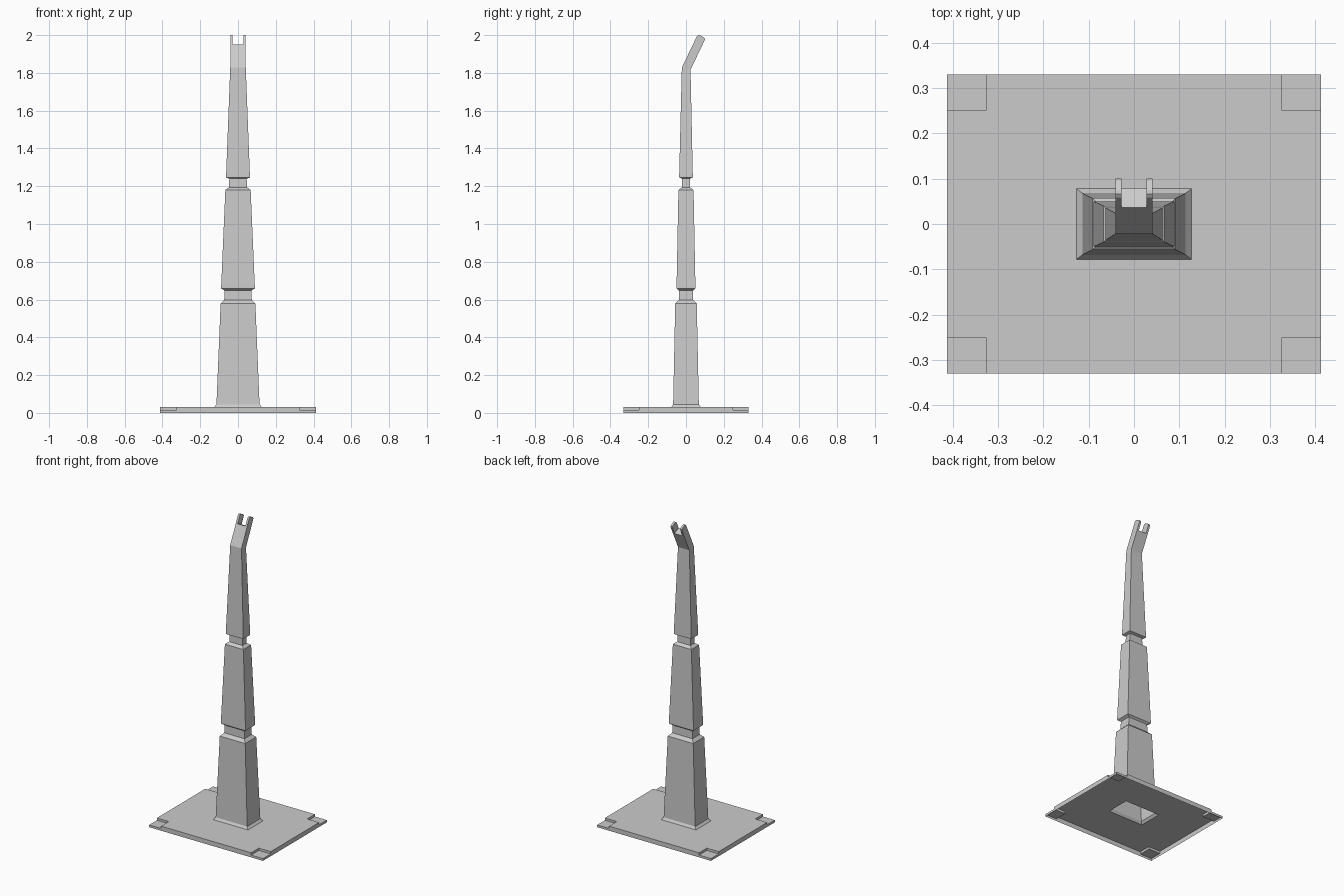
import bpy, bmesh

if "Cube" in bpy.data.objects:
    bpy.data.objects.remove(bpy.data.objects["Cube"])


def finish(name, bm):
    bmesh.ops.remove_doubles(bm, verts=bm.verts, dist=1e-5)
    me = bpy.data.meshes.new(name)
    bm.to_mesh(me)
    bm.free()
    ob = bpy.data.objects.new(name, me)
    bpy.context.collection.objects.link(ob)
    return ob


def face(bm, pts):
    return bm.faces.new([bm.verts.new(p) for p in pts])


# Base plate: open-bottomed shell, stepped-down corners, opening under the post
HX, HY = 0.127, 0.078
xs = [-0.412, -0.326, -HX, HX, 0.326, 0.412]
ys = [-0.33, -0.25, -HY, HY, 0.25, 0.33]
TOP, STEP = 0.03, 0.015


def height(i, j):
    if not (0 <= i < 5 and 0 <= j < 5):
        return 0.0
    return STEP if i in (0, 4) and j in (0, 4) else TOP


bm = bmesh.new()
for i in range(5):
    for j in range(5):
        if (i, j) == (2, 2):
            continue
        h = height(i, j)
        c = [(xs[i], ys[j]), (xs[i+1], ys[j]), (xs[i+1], ys[j+1]), (xs[i], ys[j+1])]
        face(bm, [(*p, h) for p in c])
        for k, (di, dj) in enumerate([(0, -1), (1, 0), (0, 1), (-1, 0)]):
            low = height(i + di, j + dj)
            if low < h:
                a, b = c[k], c[(k + 1) % 4]
                face(bm, [(*a, low), (*b, low), (*b, h), (*a, h)])
finish("base_plate", bm)

# Post: rectangular sections (half width, front y, front z, back y, back z)
W, SLOT = 0.041, 0.028
sections = [(w, -d, z, d, z) for w, d, z in [
    (HX, HY, 0.03), (0.114, 0.068, 0.045),
    (0.092, 0.057, 0.578), (0.073, 0.038, 0.597),
    (0.071, 0.037, 0.648), (0.089, 0.050, 0.658), (0.089, 0.050, 0.670),
    (0.067, 0.040, 1.180), (0.048, 0.021, 1.194),
    (0.046, 0.020, 1.240), (0.063, 0.036, 1.246), (0.063, 0.036, 1.257)]]
FRONT, BACK = (0.036, 1.949), (0.078, 1.929)      # slot floor at the fork
sections += [(W, -0.022, 1.828, 0.024, 1.817), (W, *FRONT, *BACK)]

bm = bmesh.new()
rings = [[(-w, fy, fz), (w, fy, fz), (w, by, bz), (-w, by, bz)]
         for w, fy, fz, by, bz in sections]
for lo, hi in zip(rings, rings[1:]):
    for k in range(4):
        n = (k + 1) % 4
        face(bm, [lo[k], lo[n], hi[n], hi[k]])
face(bm, [(-SLOT, *FRONT), (SLOT, *FRONT), (SLOT, *BACK), (-SLOT, *BACK)])
finish("post", bm)

# Fork prongs with rounded tips
profile = [FRONT, BACK, (0.099, 1.973), (0.100, 1.981), (0.095, 1.988),
           (0.074, 1.999), (0.066, 2.0), (0.058, 1.995)]
for name, x0, x1 in [("left_prong", -W, -SLOT), ("right_prong", SLOT, W)]:
    bm = bmesh.new()
    face(bm, [(x1, *p) for p in profile])
    face(bm, [(x0, *p) for p in reversed(profile)])
    for k in range(1, len(profile)):
        a, b = profile[k], profile[(k + 1) % len(profile)]
        face(bm, [(x0, *a), (x0, *b), (x1, *b), (x1, *a)])
    bmesh.ops.remove_doubles(bm, verts=bm.verts, dist=1e-5)
    bmesh.ops.recalc_face_normals(bm, faces=bm.faces)
    finish(name, bm)
